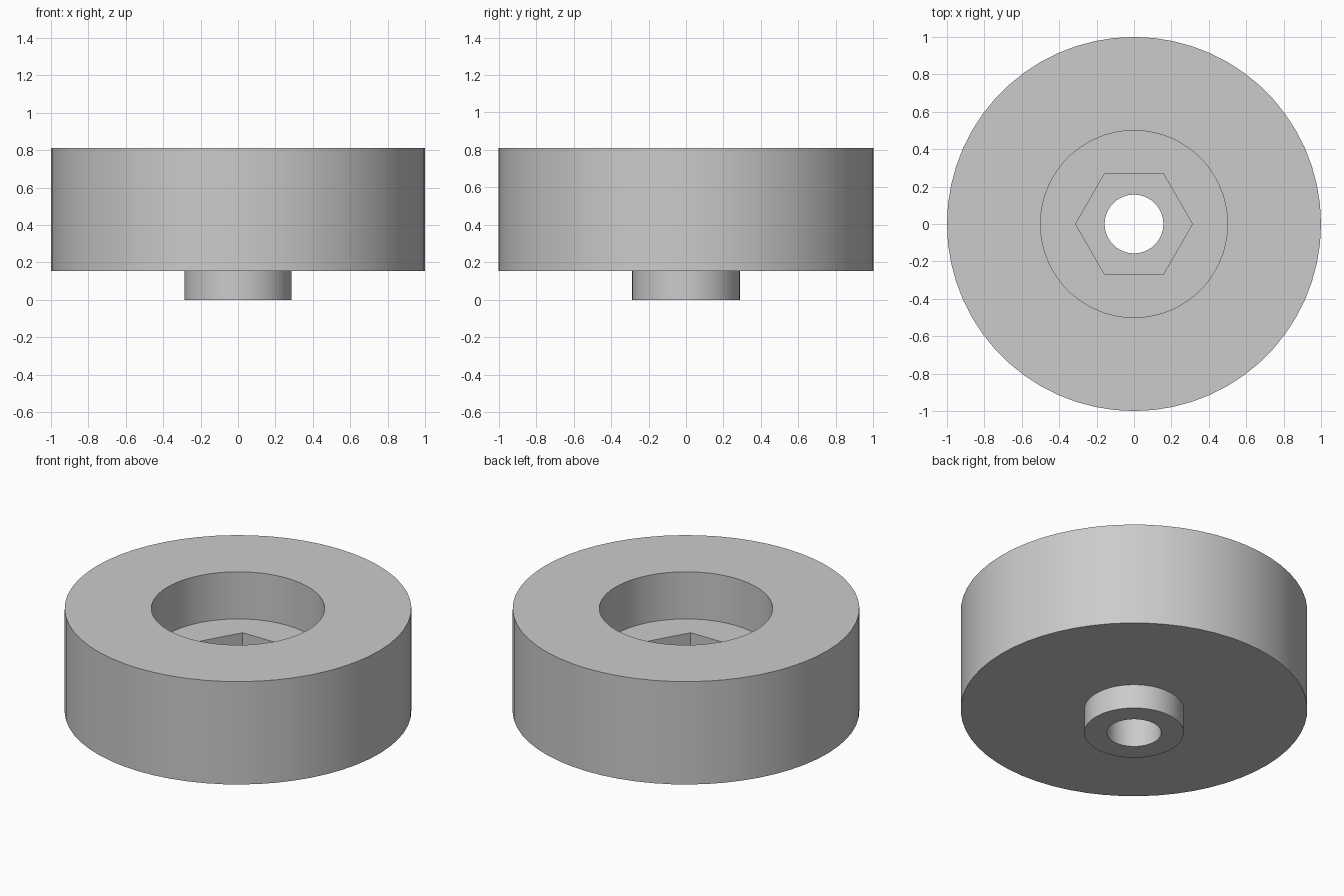
import bpy
import bmesh
from math import cos, sin, pi, tau

if "Cube" in bpy.data.objects:
    bpy.data.objects.remove(bpy.data.objects["Cube"], do_unlink=True)

SEGMENTS = 60
TOP, SEAT, POCKET, BASE = 0.81, 0.51, 0.26, 0.155
RIM_R, BORE_R, BOSS_R, HOLE_R, HEX_R = 1.0, 0.5, 0.287, 0.157, 0.3125


def circle(radius):
    return lambda angle: radius


def hexagon(radius):
    # Corners lie on the x axis and every sixth of a turn from it
    return lambda angle: radius * cos(pi / 6) / cos(angle % (pi / 3) - pi / 6)


def material(name, value):
    mat = bpy.data.materials.new(name)
    mat.use_nodes = True
    colour = (value, value, value, 1)
    mat.diffuse_color = colour
    node = next(n for n in mat.node_tree.nodes if n.type == "BSDF_PRINCIPLED")
    node.inputs["Base Color"].default_value = colour
    return mat


def ring_body(name, sections, mat):
    """Join a closed loop of horizontal sections, each an outline and a height."""
    bm = bmesh.new()
    angles = [tau * i / SEGMENTS for i in range(SEGMENTS)]
    rings = [[bm.verts.new((outline(a) * cos(a), outline(a) * sin(a), z))
              for a in angles] for outline, z in sections]
    for k, upper in enumerate(rings):
        lower = rings[k - 1]
        for i in range(SEGMENTS):
            bm.faces.new((lower[i - 1], lower[i], upper[i], upper[i - 1]))
    bmesh.ops.recalc_face_normals(bm, faces=bm.faces)
    mesh = bpy.data.meshes.new(name)
    bm.to_mesh(mesh)
    bm.free()
    mesh.materials.append(mat)
    obj = bpy.data.objects.new(name, mesh)
    bpy.context.collection.objects.link(obj)
    bpy.ops.object.select_all(action="DESELECT")
    obj.select_set(True)
    bpy.context.view_layer.objects.active = obj
    bpy.ops.object.shade_smooth_by_angle(angle=pi / 6)
    return obj


# Wheel with boss below, counterbore, hexagonal nut pocket and through hole
ring_body("wheel_body", [
    (circle(HOLE_R), 0),
    (circle(BOSS_R), 0),
    (circle(BOSS_R), BASE),
    (circle(RIM_R), BASE),
    (circle(RIM_R), TOP),
    (circle(BORE_R), TOP),
    (circle(BORE_R), SEAT),
    (hexagon(HEX_R), SEAT),
    (hexagon(HEX_R), POCKET),
    (circle(HOLE_R), POCKET),
], material("plain grey", 0.6))
